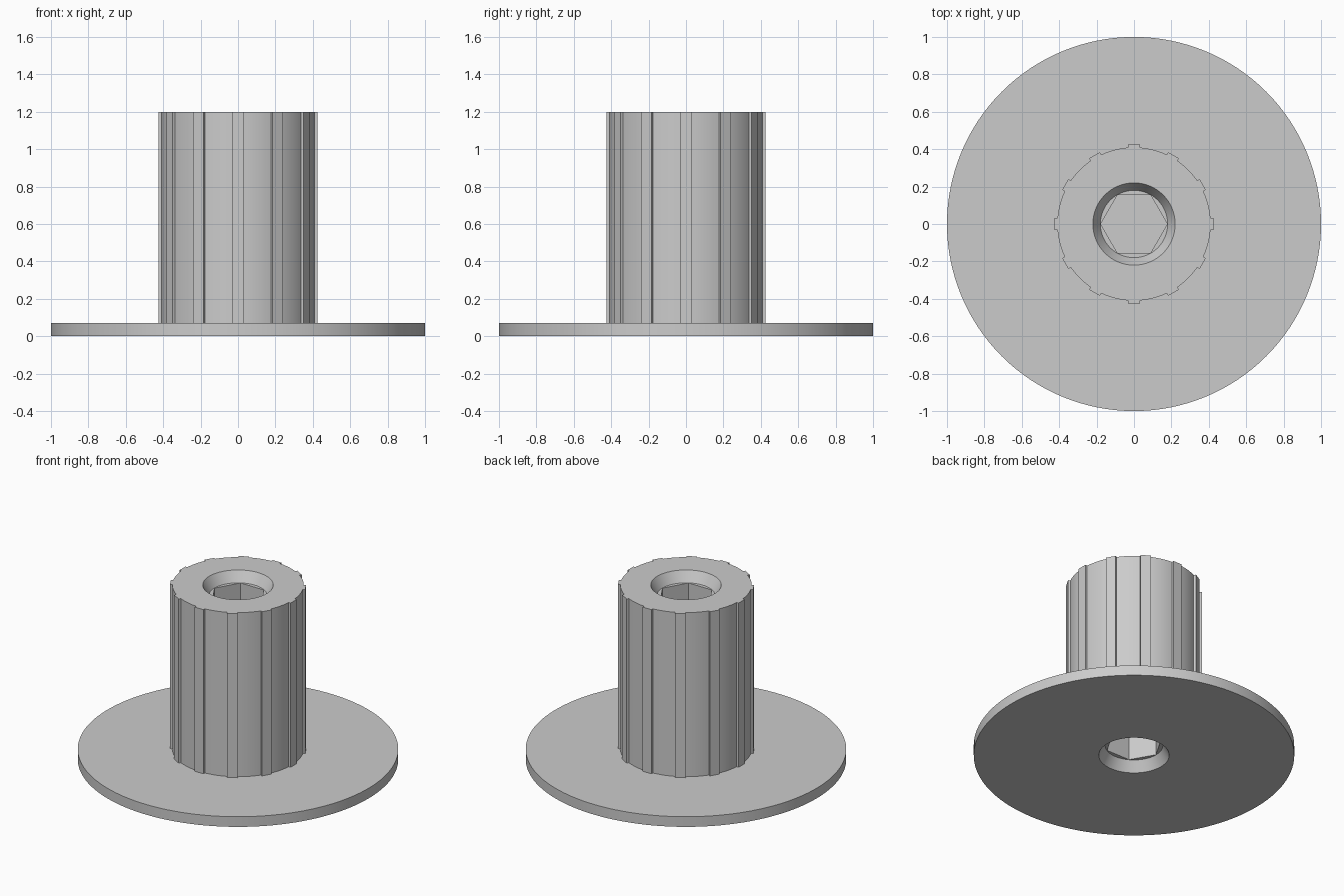
import bpy
import bmesh
from math import sin, cos, asin, pi, tau, radians

default = bpy.data.objects.get("Cube")
if default:
    bpy.data.objects.remove(default, do_unlink=True)

HEIGHT, FLANGE = 1.2, 0.07
HUB_R, RIB_R, RIB_HALF, RIBS = 0.41, 0.425, 0.033, 12
HOLE_R, BORE_R, SINK = 0.22, 0.18, 0.07
WEB = 0.6  # height of the thin wall inside the bore

grey = bpy.data.materials.new("grey plastic")
grey.use_nodes = True
grey.diffuse_color = (0.6, 0.6, 0.6, 1)
grey.node_tree.nodes["Principled BSDF"].inputs["Base Color"].default_value = (0.6, 0.6, 0.6, 1)


def polar(r, a):
    return (r * cos(a), r * sin(a))


def circle(r, sides):
    return [polar(r, tau * i / sides) for i in range(sides)]


def loft(name, low, z_low, high, z_high):
    """Closed solid between two outlines with equal point counts."""
    bm = bmesh.new()
    bottom = [bm.verts.new((x, y, z_low)) for x, y in low]
    top = [bm.verts.new((x, y, z_high)) for x, y in high]
    bm.faces.new(bottom[::-1])
    bm.faces.new(top)
    n = len(low)
    for i in range(n):
        j = (i + 1) % n
        bm.faces.new((bottom[i], bottom[j], top[j], top[i]))
    mesh = bpy.data.meshes.new(name)
    bm.to_mesh(mesh)
    bm.free()
    mesh.materials.append(grey)
    obj = bpy.data.objects.new(name, mesh)
    bpy.context.collection.objects.link(obj)
    return obj


def combine(target, tool, operation):
    mod = target.modifiers.new(operation, "BOOLEAN")
    mod.operation, mod.solver, mod.object = operation, "EXACT", tool
    bpy.context.view_layer.objects.active = target
    bpy.ops.object.modifier_apply(modifier=mod.name)
    bpy.data.objects.remove(tool, do_unlink=True)


# Ribbed hub outline: a raised rib, then an arc to the next rib
outline = []
root, tip = asin(RIB_HALF / HUB_R), asin(RIB_HALF / RIB_R)
step = tau / RIBS
for k in range(RIBS):
    a = k * step
    outline += [polar(HUB_R, a - root), polar(RIB_R, a - tip),
                polar(RIB_R, a + tip), polar(HUB_R, a + root)]
    gap = step - 2 * root
    outline += [polar(HUB_R, a + root + gap * i / 8) for i in range(1, 8)]

# Flange joined to the hub
disc = circle(1, 128)
spool = loft("flanged_hub", disc, 0, disc, FLANGE)
combine(spool, loft("hub", outline, FLANGE / 2, outline, HEIGHT), "UNION")

# Countersink and hexagonal socket at each end
wide = HOLE_R + (HOLE_R - BORE_R) * 0.01 / SINK
hexagon = circle(BORE_R - 0.002, 6)
for end, inward in ((0, 1), (HEIGHT, -1)):
    rings = [(circle(wide, 64), end - 0.01 * inward),
             (circle(BORE_R, 64), end + SINK * inward)]
    ends = sorted(rings, key=lambda r: r[1])
    combine(spool, loft("countersink", *ends[0], *ends[1]), "DIFFERENCE")
    z = sorted((end + SINK * inward / 2, WEB - 0.01 * inward))
    combine(spool, loft("hex_socket", hexagon, z[0], hexagon, z[1]), "DIFFERENCE")

# Smooth round walls, keep rib and rim edges sharp
bpy.ops.object.select_all(action="DESELECT")
spool.select_set(True)
bpy.context.view_layer.objects.active = spool
bpy.ops.object.shade_smooth_by_angle(angle=radians(25))
